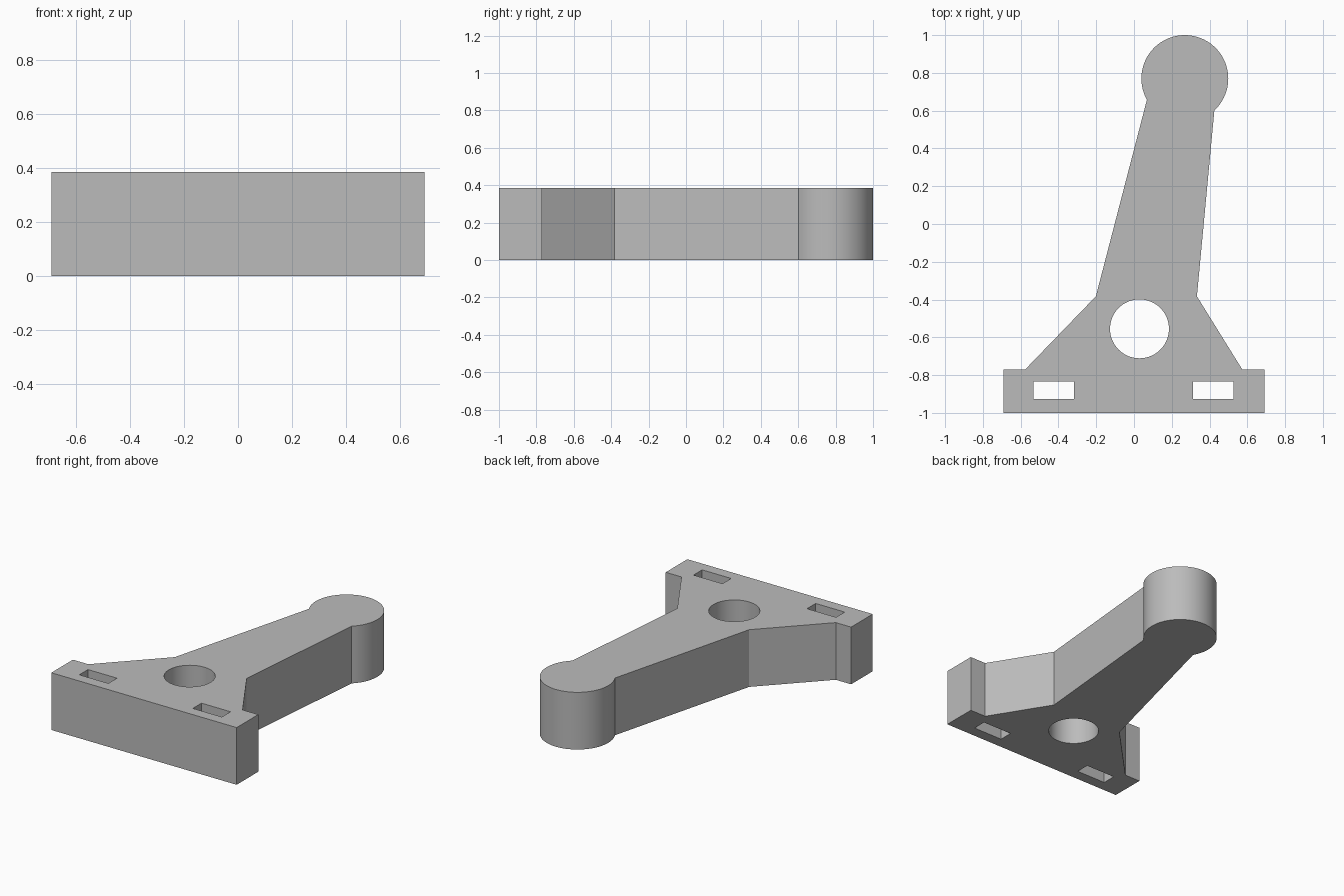
import bpy
import bmesh
from math import atan2, cos, sin, pi, radians, tau

if "Cube" in bpy.data.objects:
    bpy.data.objects.remove(bpy.data.objects["Cube"], do_unlink=True)

HEIGHT = 0.385
KNOB = (0.269, 0.77)
KNOB_RADIUS = 0.23


def arc(center, radius, start, end, steps):
    """Points along an arc, both ends included."""
    angles = [start + (end - start) * i / steps for i in range(steps + 1)]
    return [(center[0] + radius * cos(a), center[1] + radius * sin(a)) for a in angles]


def rectangle(x, y, half_x, half_y):
    return [(x - half_x, y - half_y), (x + half_x, y - half_y),
            (x + half_x, y + half_y), (x - half_x, y + half_y)]


def add_loop(bm, points):
    verts = [bm.verts.new((x, y, 0)) for x, y in points]
    for a, b in zip(verts, verts[1:] + verts[:1]):
        bm.edges.new((a, b))


# Outline: foot bar, flared shoulders, leaning arm and round end
start = atan2(0.602 - KNOB[1], 0.425 - KNOB[0])
end = atan2(0.658 - KNOB[1], 0.069 - KNOB[0]) + tau
outline = [(-0.69, -1), (0.69, -1), (0.69, -0.77), (0.573, -0.77), (0.333, -0.383)]
outline += arc(KNOB, KNOB_RADIUS, start, end, 60)
outline += [(-0.202, -0.383), (-0.576, -0.77), (-0.69, -0.77)]

# Round bore and two strap slots
bore = arc((0.029, -0.555), 0.156, 0, tau, 64)[:-1]
slots = [rectangle(x, -0.88, 0.108, 0.046) for x in (-0.425, 0.42)]

bm = bmesh.new()
for loop in [outline, bore] + slots:
    add_loop(bm, loop)
bmesh.ops.triangle_fill(bm, edges=bm.edges[:], use_beauty=True, normal=(0, 0, 1))

# Extrude the flat plate to full thickness
result = bmesh.ops.extrude_face_region(bm, geom=bm.faces[:], use_keep_orig=True)
top = [g for g in result["geom"] if isinstance(g, bmesh.types.BMVert)]
bmesh.ops.translate(bm, verts=top, vec=(0, 0, HEIGHT))
bmesh.ops.recalc_face_normals(bm, faces=bm.faces[:])

mesh = bpy.data.meshes.new("bracket")
bm.to_mesh(mesh)
bm.free()
bracket = bpy.data.objects.new("bracket", mesh)
bpy.context.collection.objects.link(bracket)

# Plain grey material
grey = bpy.data.materials.new("grey")
grey.use_nodes = True
color = (0.5, 0.5, 0.5, 1)
grey.diffuse_color = color
grey.node_tree.nodes["Principled BSDF"].inputs["Base Color"].default_value = color
mesh.materials.append(grey)

# Smooth the round walls, keep the corners crisp
bpy.ops.object.select_all(action="DESELECT")
bracket.select_set(True)
bpy.context.view_layer.objects.active = bracket
bpy.ops.object.shade_smooth_by_angle(angle=radians(20))
